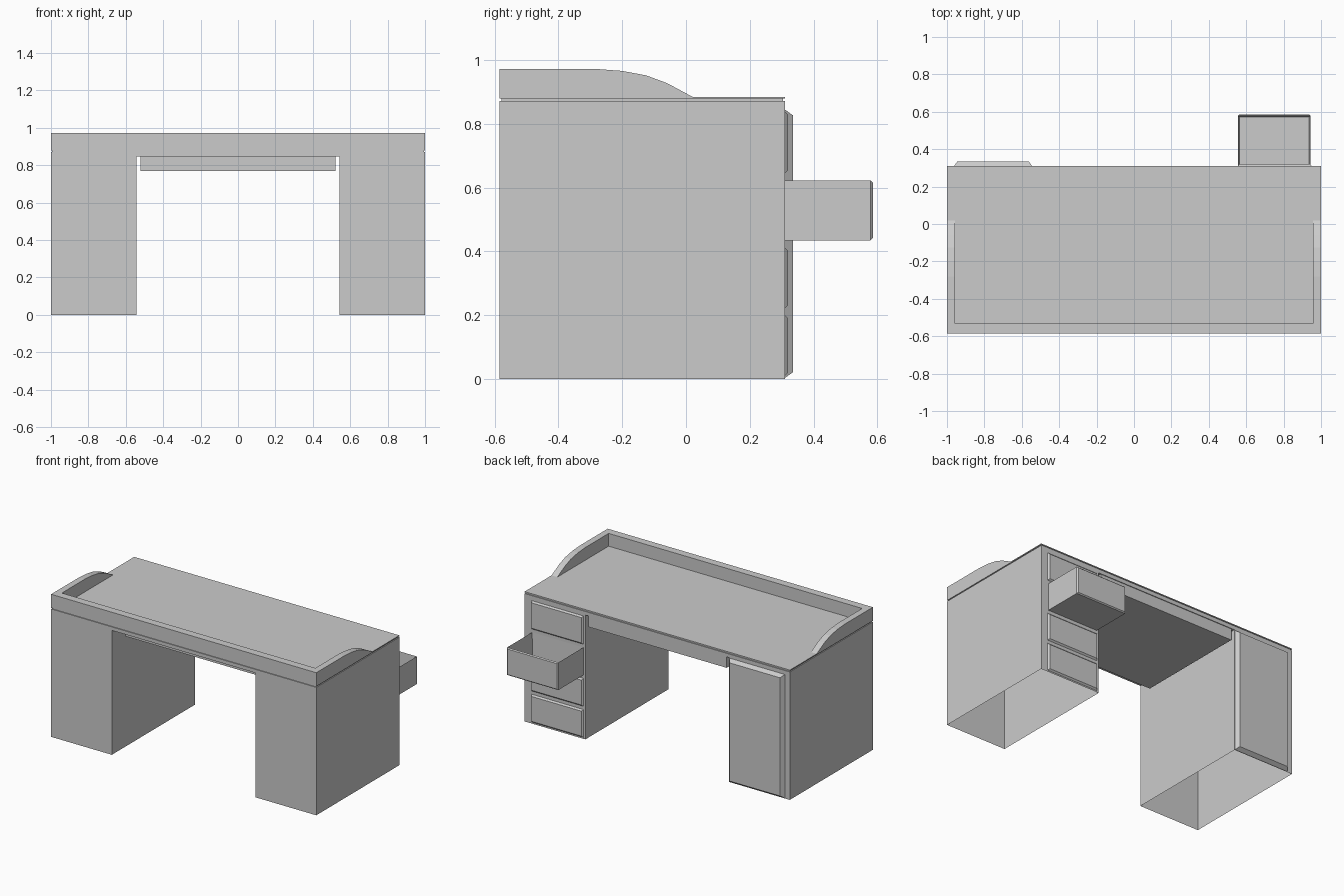
import bpy, bmesh

if "Cube" in bpy.data.objects:
    bpy.data.objects.remove(bpy.data.objects["Cube"])

BACK, FRONT = -0.585, 0.31


def finish(bm, name):
    bmesh.ops.recalc_face_normals(bm, faces=bm.faces)
    mesh = bpy.data.meshes.new(name)
    bm.to_mesh(mesh)
    bm.free()
    ob = bpy.data.objects.new(name, mesh)
    bpy.context.collection.objects.link(ob)
    return ob


def hexa(bm, a, b, inset=0.0, front_x=None):
    """Box from corner a to b; the +y face is shrunk by inset."""
    (x0, y0, z0), (x1, y1, z1) = a, b
    i = inset
    back = [(x0, y0, z0), (x1, y0, z0), (x1, y0, z1), (x0, y0, z1)]
    front = [(x0 + i, y1, z0 + i), (x1 - i, y1, z0 + i),
             (x1 - i, y1, z1 - i), (x0 + i, y1, z1 - i)]
    v = [bm.verts.new(p) for p in back + front]
    for f in ((0, 1, 2, 3), (4, 5, 6, 7), (0, 1, 5, 4),
              (1, 2, 6, 5), (2, 3, 7, 6), (3, 0, 4, 7)):
        bm.faces.new([v[k] for k in f])


def box(name, a, b, inset=0.0):
    bm = bmesh.new()
    hexa(bm, a, b, inset)
    return finish(bm, name)


def prism(name, pts, vec, skip_floor=False):
    """Extrude a closed 3D polygon along vec, optionally leaving the floor open."""
    bm = bmesh.new()
    face = bm.faces.new([bm.verts.new(p) for p in pts])
    ret = bmesh.ops.extrude_face_region(bm, geom=[face], use_keep_orig=True)
    verts = [g for g in ret["geom"] if isinstance(g, bmesh.types.BMVert)]
    bmesh.ops.translate(bm, verts=verts, vec=vec)
    bmesh.ops.recalc_face_normals(bm, faces=bm.faces)
    if skip_floor:
        floor = [f for f in bm.faces if all(v.co.z < 1e-4 for v in f.verts)]
        bmesh.ops.delete(bm, geom=floor, context='FACES_ONLY')
    return finish(bm, name)


# Body: two pedestals joined by a thin bridge, open underneath
outline = [(-1, 0), (-1, .872), (1, .872), (1, 0),
           (.542, 0), (.542, .848), (-.542, .848), (-.542, 0)]
prism("desk_body", [(x, BACK, z) for x, z in outline],
      (0, FRONT - BACK, 0), skip_floor=True)

# Shadow groove and desktop
box("top_groove", (-.994, BACK + .006, .872), (.994, FRONT - .006, .879))
box("desktop", (-1, BACK, .879), (1, FRONT, .885))

# Raised rail around the back, with curved side arms
arm = [(BACK, .885), (BACK, .972), (-.28, .972), (-.2, .966),
       (-.125, .952), (-.06, .928), (.02, .885)]
for side, x in (("left", -1), ("right", .956)):
    prism(f"{side}_rail", [(x, y, z) for y, z in arm], (.044, 0, 0))
box("back_rail", (-.956, BACK, .885), (.956, -.532, .972))

# Shallow drawer under the bridge
box("centre_drawer", (-.52, -.47, .77), (.52, .305, .848))

# Closed drawer fronts with bevelled edges
for i, (z0, z1) in enumerate(((.01, .2), (.222, .412), (.645, .838))):
    box(f"drawer_front_{i + 1}", (.555, FRONT, z0), (.95, FRONT + .01, z1), .01)

# Cupboard door with wide bevel
box("cupboard_door", (-.962, FRONT, .003), (-.545, .335, .845), .018)

# Open drawer: hollow tray with a slightly bevelled front
bm = bmesh.new()
hexa(bm, (.557, FRONT, .435), (.943, .579, .623))
bm.faces.ensure_lookup_table()
bm.normal_update()
bmesh.ops.recalc_face_normals(bm, faces=bm.faces)
top = max(bm.faces, key=lambda f: f.calc_center_median().z)
bmesh.ops.inset_region(bm, faces=[top], thickness=.009)
bmesh.ops.translate(bm, verts=top.verts, vec=(0, 0, -.175))
front = max(bm.faces, key=lambda f: f.calc_center_median().y)
ret = bmesh.ops.extrude_face_region(bm, geom=[front])
bmesh.ops.delete(bm, geom=[front], context='FACES_ONLY')
for v in (g for g in ret["geom"] if isinstance(g, bmesh.types.BMVert)):
    v.co.y = .586
    v.co.x += .007 if v.co.x < .75 else -.007
    v.co.z += .007 if v.co.z < .53 else -.007
finish(bm, "open_drawer")
